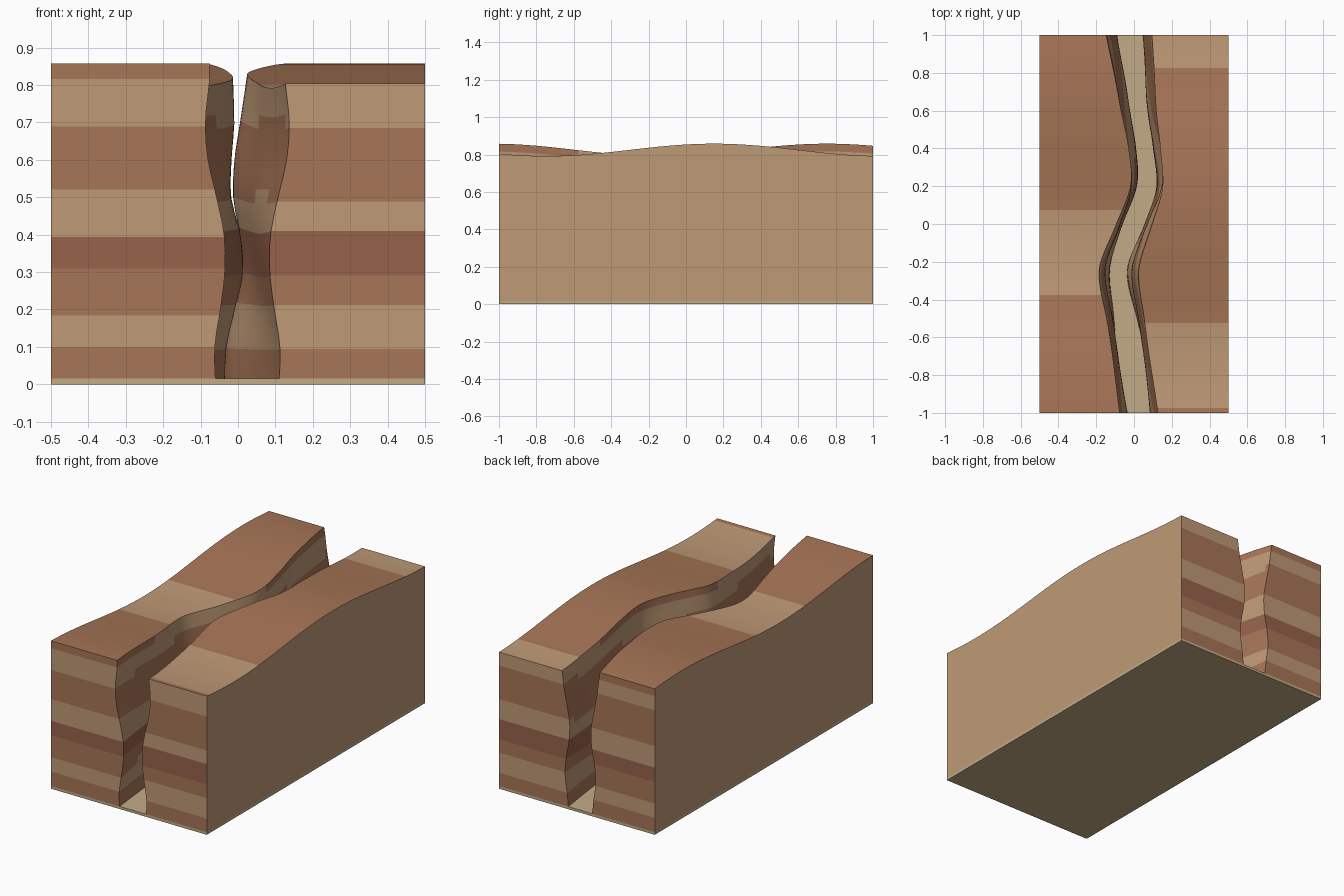
import bpy, bmesh, math

if "Cube" in bpy.data.objects:
    bpy.data.objects.remove(bpy.data.objects["Cube"])

BASE, NY, NZ = 0.015, 80, 20


def material(name, color):
    m = bpy.data.materials.new(name)
    m.diffuse_color = (*color, 1)
    m.use_nodes = True
    m.node_tree.nodes["Principled BSDF"].inputs["Base Color"].default_value = m.diffuse_color
    return m


BROWN = material("brown_rock", (0.39, 0.18, 0.095))
TAN = material("tan_rock", (0.52, 0.32, 0.18))
DARK = material("dark_rock", (0.31, 0.125, 0.073))
SAND = material("sand", (0.54, 0.41, 0.24))
ROCKS = [BROWN, TAN, DARK]
BANDS = [0, 1, 0, 2, 1, 0, 0, 1, 0]      # rock layer for each 0.1 of height


def spline(keys, vals, t):
    """Smooth curve through unevenly spaced keys."""
    n = len(keys)
    i = max(k for k in range(n - 1) if k == 0 or keys[k] <= t)

    def slope(k):
        a, b = max(k - 1, 0), min(k + 1, n - 1)
        return (vals[b] - vals[a]) / (keys[b] - keys[a])
    h = keys[i + 1] - keys[i]
    u = (t - keys[i]) / h
    return ((2*u**3 - 3*u**2 + 1) * vals[i] + (u**3 - 2*u**2 + u) * h * slope(i)
            + (3*u**2 - 2*u**3) * vals[i + 1] + (u**3 - u**2) * h * slope(i + 1))


# Centre line of the gap, seen from above
CY = [-1, -0.7, -0.5, -0.3, -0.2, 0, 0.2, 0.4, 0.6, 0.8, 1]
CX = [0.025, -0.016, -0.045, -0.081, -0.075, -0.002, 0.067, 0.056, 0.025, 0.003, -0.022]
# Half width of the gap at heights 0, 0.1 ... 0.8 for several stations along y
WY = [-1, -0.65, -0.25, 0, 0.3, 0.65, 1]
WZ = [k / 10 for k in range(9)]
W = [
    [.085, .087, .072, .060, .062, .082, .105, .112, .102],
    [.070, .082, .088, .080, .070, .068, .085, .095, .096],
    [.045, .050, .072, .094, .088, .070, .073, .088, .103],
    [.065, .058, .060, .075, .085, .080, .070, .075, .092],
    [.075, .065, .052, .047, .060, .088, .091, .082, .083],
    [.080, .082, .070, .052, .048, .065, .090, .095, .095],
    [.075, .085, .098, .090, .072, .068, .085, .105, .118],
]


def wall_x(side, y, z):
    half = spline(WY, [spline(WZ, row, z) for row in W], y)
    return spline(CY, CX, y) + side * half


def canyon_block(name, side, crest):
    """One rock half: rippled inner wall, rolling top, flat outer side."""
    bm = bmesh.new()
    wall, outer = [], []
    for i in range(NY + 1):
        y = -1 + 2 * i / NY
        top = 0.825 + 0.033 * math.cos(3.5 * (y - crest))
        zs = [BASE + (top - BASE) * j / NZ for j in range(NZ + 1)]
        wall.append([bm.verts.new((wall_x(side, y, z), y, z)) for z in zs])
        ends = range(NZ + 1) if i in (0, NY) else (0, NZ)
        outer.append({j: bm.verts.new((side * 0.5, y, zs[j])) for j in ends})

    def face(verts, mat=None):
        f = bm.faces.new(verts)
        if mat is None:                   # colour by layer height
            z = f.calc_center_median().z
            mat = BANDS[min(int((z - 0.002) * 10), 8)]
        f.material_index = mat
        f.smooth = True

    for i in range(NY):
        a, b, c, d = wall[i], wall[i + 1], outer[i], outer[i + 1]
        for j in range(NZ):
            face((a[j], b[j], b[j + 1], a[j + 1]))
        face((a[NZ], b[NZ], d[NZ], c[NZ]))
        face((a[0], c[0], d[0], b[0]), 1)
    # layered end faces and the plain outer side
    for i in (0, NY):
        for j in range(NZ):
            face((wall[i][j], wall[i][j + 1], outer[i][j + 1], outer[i][j]))
    side_ring = [outer[0][j] for j in range(NZ + 1)]
    side_ring += [outer[i][NZ] for i in range(1, NY)]
    side_ring += [outer[NY][j] for j in range(NZ, -1, -1)]
    side_ring += [outer[i][0] for i in range(NY - 1, 0, -1)]
    face(side_ring, 1)
    bmesh.ops.recalc_face_normals(bm, faces=bm.faces)
    me = bpy.data.meshes.new(name)
    bm.to_mesh(me)
    bm.free()
    for m in ROCKS:
        me.materials.append(m)
    ob = bpy.data.objects.new(name, me)
    bpy.context.collection.objects.link(ob)
    bpy.ops.object.select_all(action='DESELECT')
    ob.select_set(True)
    bpy.context.view_layer.objects.active = ob
    bpy.ops.object.shade_smooth_by_angle(angle=math.radians(35))


canyon_block("left_canyon_wall", -1, 0.753)
canyon_block("right_canyon_wall", 1, 0.15)

# Sandy floor slab
bpy.ops.mesh.primitive_cube_add(size=1, location=(0, 0, BASE / 2))
floor = bpy.context.object
floor.name = "canyon_floor"
floor.scale = (1, 2, BASE)
floor.data.materials.append(SAND)
